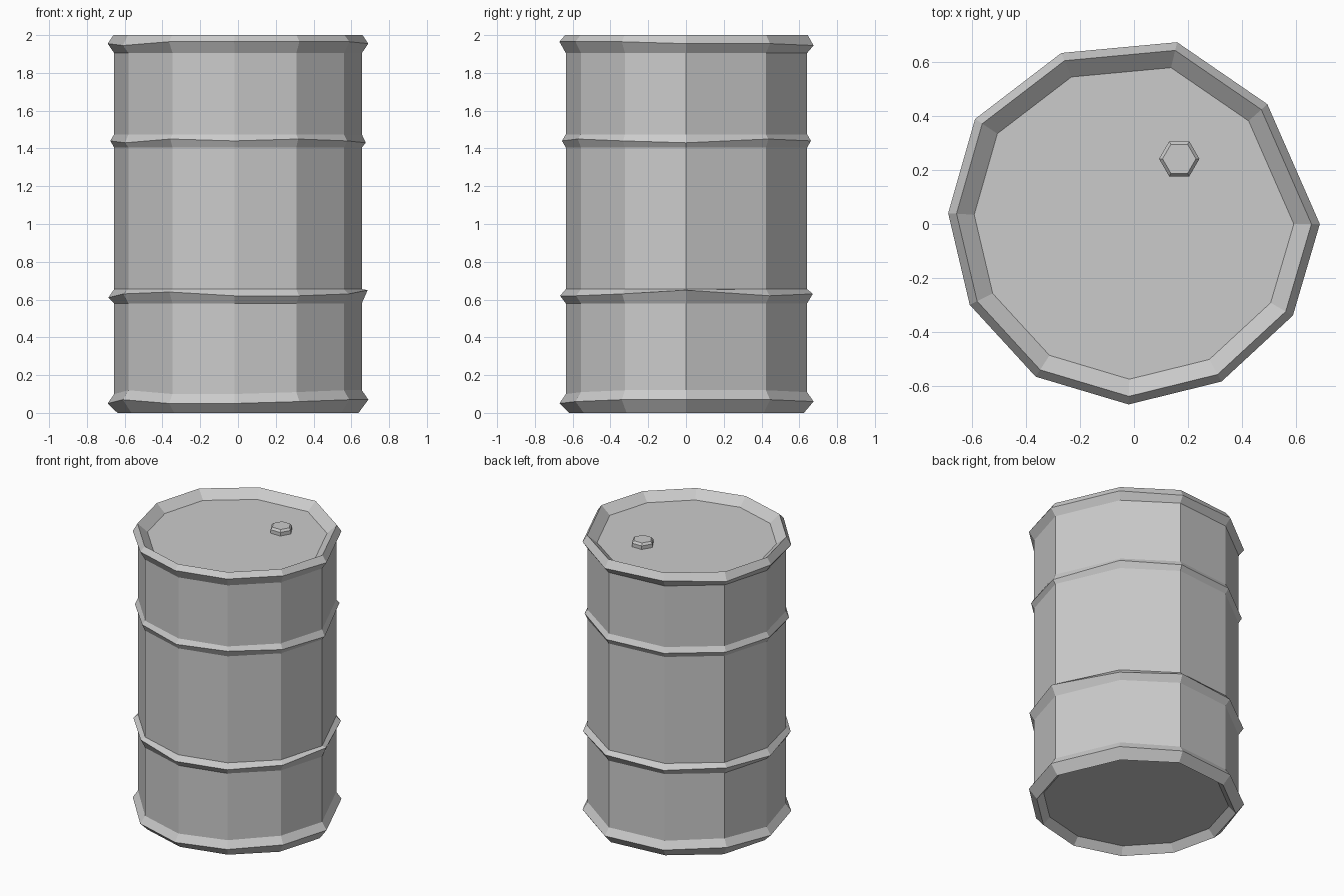
import bpy, bmesh, math

if "Cube" in bpy.data.objects:
    bpy.data.objects.remove(bpy.data.objects["Cube"])

# Irregular eleven-sided outline, measured at the rib crests
OUTLINE = [(0.69, 0), (0.495, 0.445), (0.16, 0.675), (-0.27, 0.635), (-0.59, 0.39),
           (-0.69, 0.04), (-0.61, -0.30), (-0.365, -0.567), (-0.02, -0.67),
           (0.325, -0.585), (0.59, -0.34)]

# Small dents: height offset of each outline corner, in hundredths
DENT_BOTTOM = [1, 1, 0, 0, 1, -1, 1, -1, -1, 0, 1]
DENT_LOW = [3, 0, 1, 0, 1, -1, 1, 2, 0, 0, 1]
DENT_HIGH = [-1, 1, 0, 0, 0, 0, -1, 1, 0, 1, 0]
DENT_TOP = [0, 0, -1, 0, -1, 0, -1, 1, 1, 1, 1]
FLAT = [0] * 11

# Profile: (scale of outline, height, dents)
PROFILE = [
    (0.86, 0.05, FLAT), (0.925, 0.0, FLAT),
    (1.0, 0.06, DENT_BOTTOM), (0.95, 0.11, DENT_BOTTOM),
    (0.95, 0.58, FLAT), (0.995, 0.62, DENT_LOW), (0.95, 0.655, FLAT),
    (0.95, 1.405, FLAT), (0.98, 1.44, DENT_HIGH), (0.95, 1.475, FLAT),
    (0.95, 1.905, FLAT), (1.0, 1.955, DENT_TOP), (0.955, 2.0, FLAT),
    (0.86, 1.945, FLAT),
]


def loft(name, rings):
    """Skin a stack of equal-length rings and cap both ends."""
    bm = bmesh.new()
    loops = [[bm.verts.new(p) for p in ring] for ring in rings]
    for a, b in zip(loops, loops[1:]):
        n = len(a)
        for i in range(n):
            j = (i + 1) % n
            bm.faces.new((a[i], a[j], b[j], b[i]))
    bm.faces.new(loops[0][::-1])
    bm.faces.new(loops[-1])
    bmesh.ops.recalc_face_normals(bm, faces=bm.faces)
    mesh = bpy.data.meshes.new(name)
    bm.to_mesh(mesh)
    bm.free()
    obj = bpy.data.objects.new(name, mesh)
    bpy.context.collection.objects.link(obj)
    return obj


# Barrel shell with ribs, rims and recessed ends
loft("barrel_body", [[(x * s, y * s, z + d / 100) for (x, y), d in zip(OUTLINE, dents)]
                     for s, z, dents in PROFILE])


# Hexagonal bung on the lid
def hexagon(r, z):
    return [(0.168 + r * math.cos(k * math.pi / 3), 0.242 + r * math.sin(k * math.pi / 3), z)
            for k in range(6)]


loft("bung", [hexagon(0.075, 1.935), hexagon(0.075, 1.97), hexagon(0.062, 1.985)])
